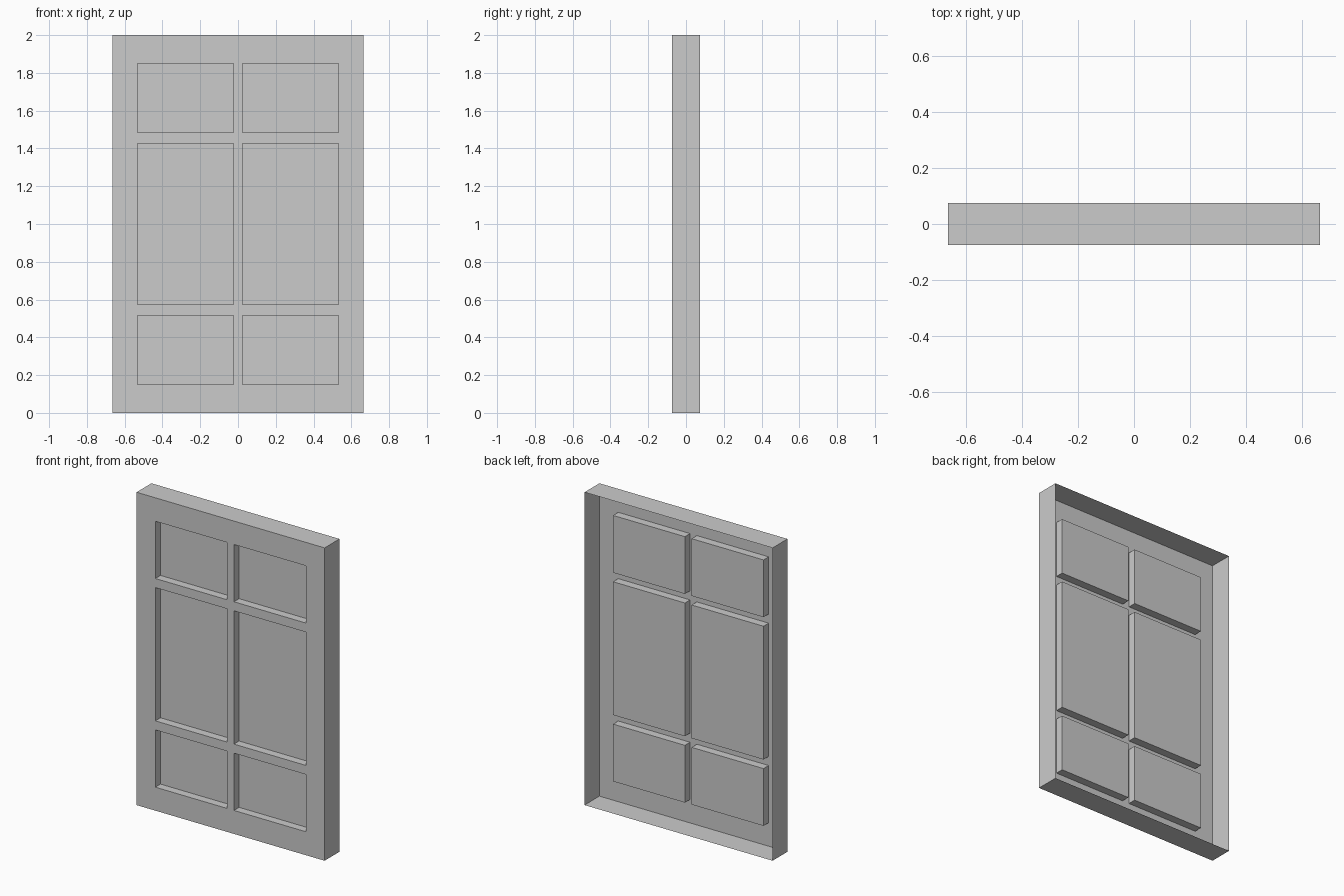
import bpy, bmesh
from mathutils import Vector

if "Cube" in bpy.data.objects:
    bpy.data.objects.remove(bpy.data.objects["Cube"])

HALF_W, HEIGHT, HALF_D = 0.665, 2.0, 0.075
RECESS = 0.052
PANEL_X = (0.024, 0.532)
PANEL_Z = ((0.15, 0.516), (0.574, 1.426), (1.484, 1.85))

bm = bmesh.new()

# Front sheet
corners = ((-HALF_W, 0), (HALF_W, 0), (HALF_W, HEIGHT), (-HALF_W, HEIGHT))
bm.faces.new([bm.verts.new((x, -HALF_D, z)) for x, z in corners])


def cut(co, no):
    bmesh.ops.bisect_plane(bm, geom=bm.verts[:] + bm.edges[:] + bm.faces[:],
                           dist=1e-6, plane_co=co, plane_no=no)


# Panel outlines cut into the sheet
for x in PANEL_X:
    for s in (-1, 1):
        cut((s * x, 0, 0), (1, 0, 0))
for pair in PANEL_Z:
    for z in pair:
        cut((0, 0, z), (0, 0, 1))
bm.normal_update()


def is_panel(face):
    c = face.calc_center_median()
    return (PANEL_X[0] < abs(c.x) < PANEL_X[1]
            and any(a < c.z < b for a, b in PANEL_Z))


# Open-backed rim around the sheet
rim = [e for e in bm.edges if e.is_boundary]
ext = bmesh.ops.extrude_edge_only(bm, edges=rim)
bmesh.ops.translate(bm, vec=Vector((0, 2 * HALF_D, 0)),
                    verts=[g for g in ext["geom"] if isinstance(g, bmesh.types.BMVert)])

# Six panels pressed straight back
bm.normal_update()
panels = [f for f in bm.faces if abs(f.normal.y) > 0.9 and is_panel(f)]
bmesh.ops.inset_individual(bm, faces=panels, thickness=0.0, depth=0.0)
bmesh.ops.translate(bm, vec=Vector((0, RECESS, 0)),
                    verts=list({v for f in panels for v in f.verts}))

# Outward normals, with the front sheet facing -y
bmesh.ops.recalc_face_normals(bm, faces=bm.faces[:])
bm.normal_update()
if panels[0].normal.y > 0:
    bmesh.ops.reverse_faces(bm, faces=bm.faces[:])

mesh = bpy.data.meshes.new("panelled_door")
bm.to_mesh(mesh)
bm.free()
door = bpy.data.objects.new("panelled_door", mesh)
bpy.context.collection.objects.link(door)
